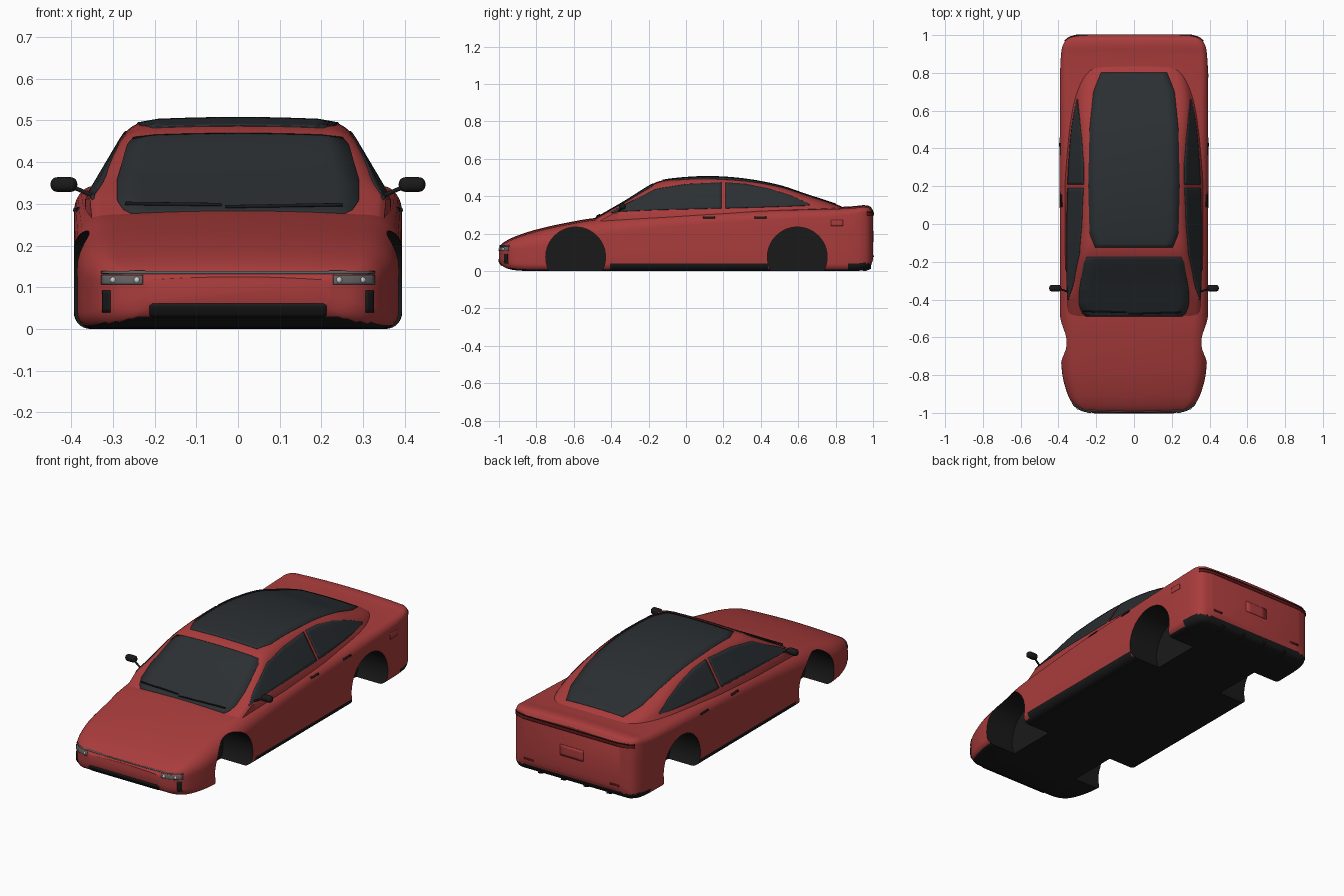
import bpy, math
from mathutils import Vector
from mathutils.bvhtree import BVHTree

if "Cube" in bpy.data.objects:
    bpy.data.objects.remove(bpy.data.objects["Cube"])


def material(name, *rgb):
    m = bpy.data.materials.new(name)
    m.diffuse_color = (*rgb, 1)
    m.use_nodes = True
    m.node_tree.nodes["Principled BSDF"].inputs["Base Color"].default_value = m.diffuse_color
    return m


RED = material("red_paint", .40, .045, .045)
BLACK = material("black_trim", .010, .010, .010)
GLASS = material("dark_glass", .024, .029, .033)
GREY = material("lamp_grey", .12, .12, .12)
PALE = material("lamp_pale", .6, .6, .6)
TAIL = material("tail_red", .12, .008, .008)


def spline(table, y):
    """Smooth interpolation of table rows, first column is the parameter."""
    i = max(k for k in range(len(table) - 1) if table[k][0] <= y + 1e-9 or k == 0)
    a, b = table[i], table[i + 1]
    p, n = table[max(i - 1, 0)], table[min(i + 2, len(table) - 1)]
    h = b[0] - a[0]
    t = min(max((y - a[0]) / h, 0), 1)
    out = []
    for c in range(1, len(a)):
        ma = (b[c] - p[c]) / (b[0] - p[0]) * h
        mb = (n[c] - a[c]) / (n[0] - a[0]) * h
        out.append((2*t**3 - 3*t*t + 1) * a[c] + (t**3 - 2*t*t + t) * ma
                   + (3*t*t - 2*t**3) * b[c] + (t**3 - t*t) * mb)
    return out


def smooth(ob, angle=35):
    bpy.ops.object.select_all(action='DESELECT')
    ob.select_set(True)
    bpy.context.view_layer.objects.active = ob
    bpy.ops.object.shade_smooth_by_angle(angle=math.radians(angle))


def make(name, verts, faces, *mats):
    me = bpy.data.meshes.new(name)
    me.from_pydata(verts, [], faces)
    for m in mats:
        me.materials.append(m)
    ob = bpy.data.objects.new(name, me)
    bpy.context.collection.objects.link(ob)
    return ob


def loft(name, table, half_section, n, *mats):
    """Loft mirrored half sections (bottom centre to top centre) along y."""
    y0, y1 = table[0][0], table[-1][0]
    verts, faces = [], []
    for k in range(n + 1):
        y = (y0 + y1) / 2 - (y1 - y0) / 2 * math.cos(math.pi * k / n)
        half = half_section(*spline(table, y))
        loop = half + [(-x, z) for x, z in half[-2:0:-1]]
        m = len(loop)
        verts += [(x, y, z) for x, z in loop]
    for k in range(n):
        for j in range(m):
            a, b = k*m + j, k*m + (j + 1) % m
            faces.append((a, b, b + m, a + m))
    faces += [tuple(range(m))[::-1], tuple(range(n*m, n*m + m))]
    ob = make(name, verts, faces, *mats)
    # outward winding: reverse everything
    ob.data.flip_normals()
    if ob.data.polygons[-1].normal.y < 0:
        ob.data.flip_normals()
    return ob, BVHTree.FromPolygons([Vector(v) for v in verts], faces)


def body_section(w, zb, zt, rt):
    h = zt - zb
    crown = min(.01, h * .1)
    ze, rb = zt - crown, min(.04, h * .35)
    rt = min(rt, h * .55)
    pts = [(w * f, zb) for f in (0, .35, .7)]
    arc = [math.pi / 2 * i / 7 for i in range(8)]
    pts += [(w - rb + rb * math.sin(a), zb + rb - rb * math.cos(a)) for a in arc]
    lo, hi = zb + rb, ze - rt
    pts += [(w, lo + (hi - lo) * f) for f in (.33, .67)]
    pts += [(w - rt + rt * math.cos(a), hi + rt * math.sin(a)) for a in arc]
    pts += [((w - rt) * f, ze + crown * (1 - f * f)) for f in (.8, .6, .4, .2, 0)]
    return pts


def cabin_section(w, zt):
    zk = min(.31, zt - .03)
    K = Vector((w, zk))
    C = Vector((w - .56 * (zt - zk), zt - .01))
    d = K - C
    P = C + d.normalized() * min(.04, d.length * .5)
    Q = Vector((C.x - .05, zt - .005))
    pts = [(0, .25), (w / 2, .25), (w, .25)]
    pts += [tuple(K.lerp(P, f)) for f in (0, .33, .67)]
    pts += [tuple(P.lerp(C, t).lerp(C.lerp(Q, t), t)) for t in [i / 7 for i in range(8)]]
    pts += [(Q.x * f, zt - .005 * f * f) for f in (.75, .5, .25, 0)]
    return pts


# Lower body: y, half width, bottom, top, shoulder radius
body, body_bvh = loft("car_body", [
    (-1, .22, .055, .125, .02), (-.985, .28, .03, .145, .03), (-.95, .325, .012, .168, .045),
    (-.9, .352, .003, .19, .06), (-.8, .379, 0, .222, .08), (-.65, .389, 0, .256, .09),
    (-.48, .392, 0, .284, .08), (0, .393, 0, .315, .06), (.5, .393, 0, .335, .05),
    (.8, .391, 0, .342, .04), (.9, .386, 0, .347, .035), (.95, .375, .005, .352, .03),
    (.985, .348, .02, .345, .03), (1, .30, .06, .325, .025)],
    body_section, 90, RED, BLACK)
for p in body.data.polygons:
    y, z = p.center.y, p.center.z
    if p.normal.z < -.75 or (z < .042 and (-.42 < y < .43 or .86 < y < .995)):
        p.material_index = 1

# Cabin: y, half width, roof height
cabin, cabin_bvh = loft("cabin", [
    (-.50, .347, .272), (-.48, .349, .285), (-.32, .358, .378), (-.17, .364, .470),
    (-.10, .366, .490), (.1, .366, .505), (.3, .362, .494), (.5, .350, .457),
    (.65, .328, .407), (.75, .295, .375), (.82, .252, .350), (.87, .19, .325)],
    cabin_section, 60, RED)

# Wheel wells cut out of the body with dark lining
for y in (-.59, .595):
    for s in (-1, 1):
        bpy.ops.mesh.primitive_cylinder_add(vertices=64, radius=.16, depth=.24,
                                            location=(s * .33, y, .075), rotation=(0, math.pi / 2, 0))
        cut = bpy.context.object
        cut.data.materials.append(RED)
        cut.data.materials.append(BLACK)
        for p in cut.data.polygons:
            p.material_index = 1
        mod = body.modifiers.new("arch", 'BOOLEAN')
        mod.operation, mod.solver, mod.object = 'DIFFERENCE', 'EXACT', cut
        bpy.context.view_layer.objects.active = body
        bpy.ops.object.modifier_apply(modifier=mod.name)
        bpy.data.objects.remove(cut)
smooth(body)
smooth(cabin)


def patch(name, bvh, axis, table, mat, thick=.006, side=1, nu=24, nv=10):
    """Thin panel laid on a surface; table rows are (u, low, high)."""
    verts, faces = [], []
    for i in range(nu + 1):
        u = table[0][0] + (table[-1][0] - table[0][0]) * i / nu
        k = max(j for j in range(len(table) - 1) if table[j][0] <= u + 1e-9)
        a, b = table[k], table[k + 1]
        t = min((u - a[0]) / (b[0] - a[0]), 1)
        lo, hi = a[1] + (b[1] - a[1]) * t, a[2] + (b[2] - a[2]) * t
        for j in range(nv + 1):
            v = lo + (hi - lo) * j / nv
            o = {'x': (side, u, v), 'y': (u, 2 * side, v), 'z': (v, u, 1)}[axis]
            d = {'x': (-side, 0, 0), 'y': (0, -side, 0), 'z': (0, 0, -1)}[axis]
            hit = bvh.ray_cast(Vector(o), Vector(d))[0]
            if hit is None:
                o = {'x': (side * .3, u, v), 'y': (u, side * .97, v), 'z': (v, u, .4)}[axis]
                hit = bvh.find_nearest(Vector(o))[0]
            verts.append(hit)
    for i in range(nu):
        for j in range(nv):
            a = i * (nv + 1) + j
            faces.append((a, a + 1, a + nv + 2, a + nv + 1))
    ob = make(name, verts, faces, mat)
    mod = ob.modifiers.new("thickness", 'SOLIDIFY')
    mod.thickness, mod.offset = thick, 0
    smooth(ob)


def sym(rows):
    return [(u, -h, h) for u, h in rows]


# Glass
patch("windshield", cabin_bvh, 'z', sym([(-.488, .255), (-.47, .275), (-.43, .29), (-.35, .29),
                                         (-.2, .265), (-.175, .25)]), GLASS, nu=36)
patch("roof_glass", cabin_bvh, 'z', sym([(-.125, .205), (-.05, .235), (.2, .242), (.5, .235),
                                         (.7, .215), (.8, .175)]), GLASS, nu=44)
for s, tag in ((-1, "left"), (1, "right")):
    patch("front_window_" + tag, cabin_bvh, 'x', [(-.40, .309, .313), (-.35, .318, .342),
          (-.16, .326, .438), (0, .33, .464), (.19, .335, .473)], GLASS, side=s, nu=40)
    patch("rear_window_" + tag, cabin_bvh, 'x', [(.21, .335, .473), (.32, .338, .465), (.45, .342, .438),
          (.56, .346, .402), (.66, .35, .357)], GLASS, side=s, nu=32)
    # Door handles and fuel flap
    for y in (.09, .365):
        patch("door_handle_" + tag, body_bvh, 'x', [(y, .281, .29), (y + .065, .281, .29)], BLACK, .008, s, 4, 2)
    # Head lamps, vents, rear reflectors
    def span(a, b, lo, hi):
        return sorted([(s * a, lo, hi), (s * b, lo, hi)])
    patch("headlight_" + tag, body_bvh, 'y', span(.228, .325, .107, .128), GREY, .008, -1, 12, 4)
    for x in (.242, .298):
        hit = body_bvh.ray_cast(Vector((s * x, -2, .117)), Vector((0, 1, 0)))[0]
        bpy.ops.mesh.primitive_uv_sphere_add(segments=16, ring_count=8, radius=.008, location=hit)
        lamp = bpy.context.object
        lamp.name = "lamp_bulb_" + tag
        lamp.data.materials.append(PALE)
        smooth(lamp)
    patch("front_vent_" + tag, body_bvh, 'y', span(.305, .323, .04, .092), BLACK, .008, -1, 4, 6)
    patch("rear_reflector_" + tag, body_bvh, 'y', span(.235, .29, .075, .083), TAIL, .008, 1, 4, 2)
patch("fuel_flap", body_bvh, 'x', [(.775, .242, .272), (.84, .242, .272)], RED, .004, 1, 6, 4)

# Nose and tail details
patch("light_bar", body_bvh, 'y', [(-.325, .132, .137), (.325, .132, .137)], GREY, .008, -1, 40, 2)
patch("lower_grille", body_bvh, 'y', [(-.212, .035, .056), (-.205, .03, .061), (.205, .03, .061),
                                      (.212, .035, .056)], BLACK, .008, -1, 60, 4)
patch("tail_light", body_bvh, 'y', [(-.365, .297, .312), (.365, .297, .312)], TAIL, .008, 1, 50, 3)
patch("tail_line", body_bvh, 'y', [(-.365, .313, .318), (.365, .313, .318)], BLACK, .007, 1, 50, 2)
patch("plate_panel", body_bvh, 'y', [(-.07, .155, .215), (.07, .155, .215)], RED, .006, 1, 4, 4)


def rod(name, a, b, r, mat):
    a, b = Vector(a), Vector(b)
    bpy.ops.mesh.primitive_cylinder_add(vertices=12, radius=r, depth=(b - a).length, location=(a + b) / 2)
    ob = bpy.context.object
    ob.name = name
    ob.rotation_euler = (b - a).to_track_quat('Z', 'Y').to_euler()
    ob.data.materials.append(mat)
    smooth(ob)


# Diffuser fins
for x in (-.21, -.07, .07, .21):
    make("diffuser_fin", [(x + d, y, z) for d in (-.006, .006)
                          for y, z in ((.87, .01), (.96, 0), (.99, .012), (.985, .05))],
         [(0, 1, 2, 3), (7, 6, 5, 4), (0, 4, 5, 1), (1, 5, 6, 2), (2, 6, 7, 3), (3, 7, 4, 0)], BLACK)

# Door mirrors on thin arms
for s in (-1, 1):
    rod("mirror_arm", (s * .345, -.36, .318), (s * .40, -.342, .342), .005, BLACK)
    bpy.ops.mesh.primitive_cube_add(size=1, location=(s * .417, -.34, .346))
    ob = bpy.context.object
    ob.name = "mirror_housing"
    ob.scale = (.064, .036, .035)
    bpy.ops.object.transform_apply(location=False, rotation=False, scale=True)
    bev = ob.modifiers.new("round", 'BEVEL')
    bev.width, bev.segments = .0155, 5
    ob.data.materials.append(BLACK)
    smooth(ob, 60)

# Wipers
rod("wiper", (.25, -.468, .298), (-.03, -.476, .293), .004, BLACK)
rod("wiper", (-.04, -.468, .298), (-.27, -.462, .301), .004, BLACK)
